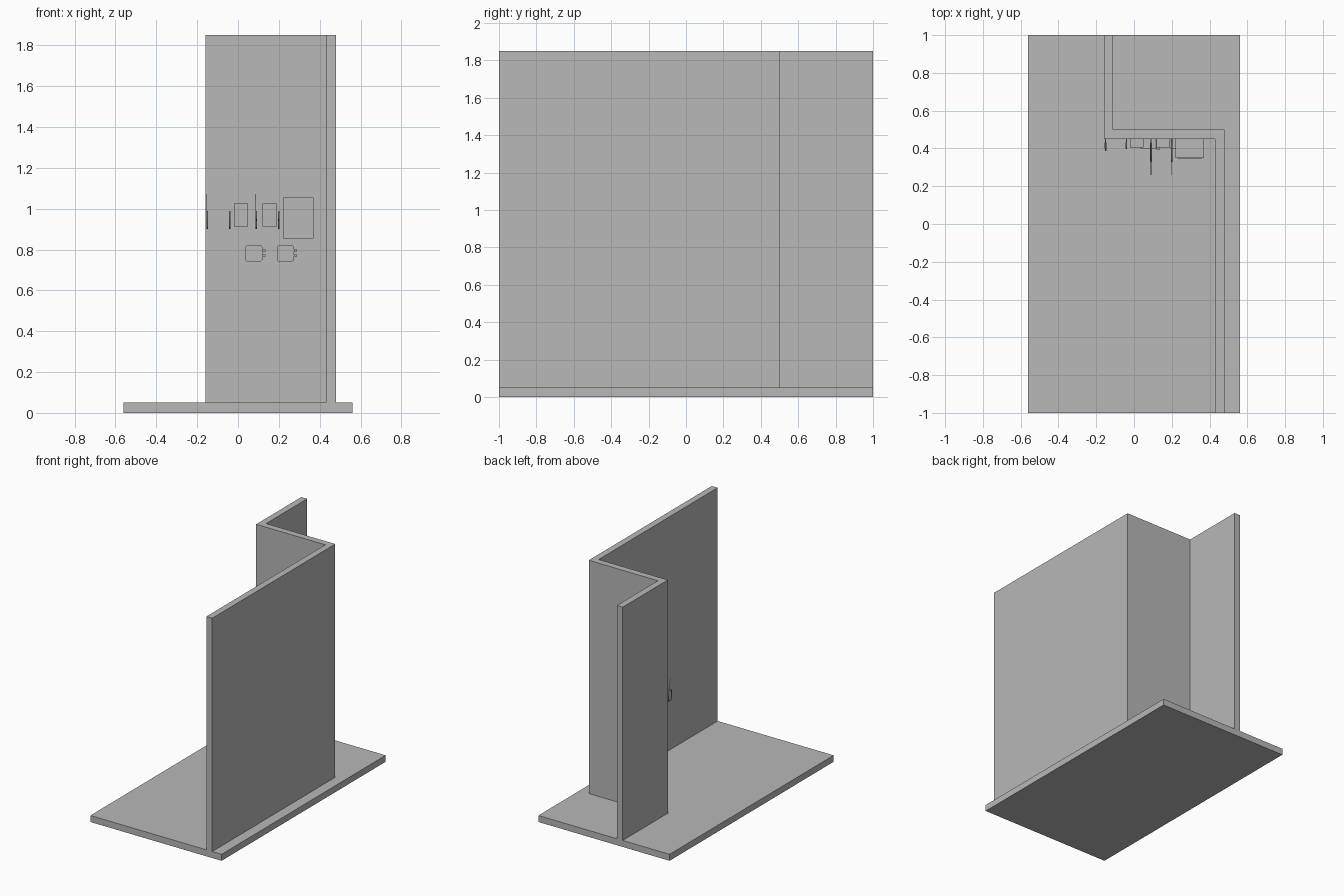
import bpy, bmesh
from mathutils import Vector

cube = bpy.data.objects.get("Cube")
if cube:
    bpy.data.objects.remove(cube)

grey = bpy.data.materials.new("plain grey")
grey.use_nodes = True
colour = (0.48, 0.48, 0.48, 1)
grey.diffuse_color = colour
grey.node_tree.nodes["Principled BSDF"].inputs["Base Color"].default_value = colour

WALL_FACE = 0.45  # front face of the cross wall


def finish(name, bm):
    bmesh.ops.recalc_face_normals(bm, faces=bm.faces)
    mesh = bpy.data.meshes.new(name)
    bm.to_mesh(mesh)
    bm.free()
    mesh.materials.append(grey)
    obj = bpy.data.objects.new(name, mesh)
    bpy.context.collection.objects.link(obj)
    return obj


def extrude(name, points, direction):
    bm = bmesh.new()
    face = bm.faces.new([bm.verts.new(p) for p in points])
    grown = bmesh.ops.extrude_face_region(bm, geom=[face], use_keep_orig=True)
    moved = [v for v in grown["geom"] if isinstance(v, bmesh.types.BMVert)]
    bmesh.ops.translate(bm, verts=moved, vec=Vector(direction))
    return finish(name, bm)


def box(name, x, y, z):
    points = [(x[0], y[0], z[0]), (x[1], y[0], z[0]), (x[1], y[1], z[0]), (x[0], y[1], z[0])]
    return extrude(name, points, (0, 0, z[1] - z[0]))


def rod(name, points, radius=0.003, cyclic=False):
    curve = bpy.data.curves.new(name, "CURVE")
    curve.dimensions = "3D"
    curve.bevel_depth = radius
    curve.bevel_resolution = 1
    curve.use_fill_caps = True
    spline = curve.splines.new("POLY")
    spline.points.add(len(points) - 1)
    for point, co in zip(spline.points, points):
        point.co = (*co, 1)
    spline.use_cyclic_u = cyclic
    curve.materials.append(grey)
    obj = bpy.data.objects.new(name, curve)
    bpy.context.collection.objects.link(obj)


# floor slab and stepped wall
box("floor", (-0.56, 0.56), (-1, 1), (0, 0.05))
plan = [(0.43, -1), (0.48, -1), (0.48, 0.5), (-0.11, 0.5),
        (-0.11, 1), (-0.16, 1), (-0.16, 0.45), (0.43, 0.45)]
extrude("stepped_wall", [(x, y, 0.05) for x, y in plan], (0, 0, 1.8))

# large wall cabinet with a thin lip near its bottom
box("wall_cabinet", (0.22, 0.37), (0.35, WALL_FACE), (0.853, 1.055))
box("cabinet_lip", (0.23, 0.36), (0.346, 0.35), (0.862, 0.867))

# two small wall boxes, each with an upper lid
for i, x in enumerate((-0.02, 0.12)):
    box(f"wall_box_{i}", (x, x + 0.07), (0.408, WALL_FACE), (0.912, 0.97))
    box(f"wall_box_lid_{i}", (x, x + 0.07), (0.405, WALL_FACE), (0.97, 1.025))

# two rounded lower boxes with side latches
for i, x in enumerate((0.035, 0.19)):
    lower = box(f"lower_box_{i}", (x, x + 0.085), (0.40, WALL_FACE), (0.74, 0.822))
    bm = bmesh.new()
    bm.from_mesh(lower.data)
    edges = [e for e in bm.edges if abs(e.verts[0].co.y - e.verts[1].co.y) > 0.01]
    bmesh.ops.bevel(bm, geom=edges, offset=0.015, segments=4, affect="EDGES", profile=0.5)
    bm.to_mesh(lower.data)
    bm.free()
    for j, z in enumerate((0.77, 0.796)):
        box(f"latch_{i}_{j}", (x + 0.085, x + 0.099), (0.392, 0.41), (z - 0.005, z + 0.005))

# thin hanging handles with a loop, a wall stem and an optional tall arm
for i, (x, front, tall) in enumerate(((-0.15, 0.39, True), (-0.04, 0.40, False),
                                      (0.09, 0.33, True), (0.20, 0.33, False))):
    back = WALL_FACE - 0.02
    rod(f"handle_loop_{i}",
        [(x, front, 0.915), (x, front + 0.01, 0.903), (x, back, 0.903),
         (x, back, 0.975), (x, front + 0.01, 0.985), (x, front, 0.97)], 0.004, True)
    rod(f"handle_stem_{i}", [(x, back, 0.94), (x, WALL_FACE, 0.94)])
    if tall:
        rod(f"handle_arm_{i}", [(x - 0.003, back, 0.97), (x - 0.003, back - 0.01, 1.04),
                                (x - 0.003, front + 0.01, 1.07)], 0.002)
    if front < 0.38:
        rod(f"handle_spout_{i}", [(x, front, 0.94), (x, 0.26, 0.95)], 0.002)
